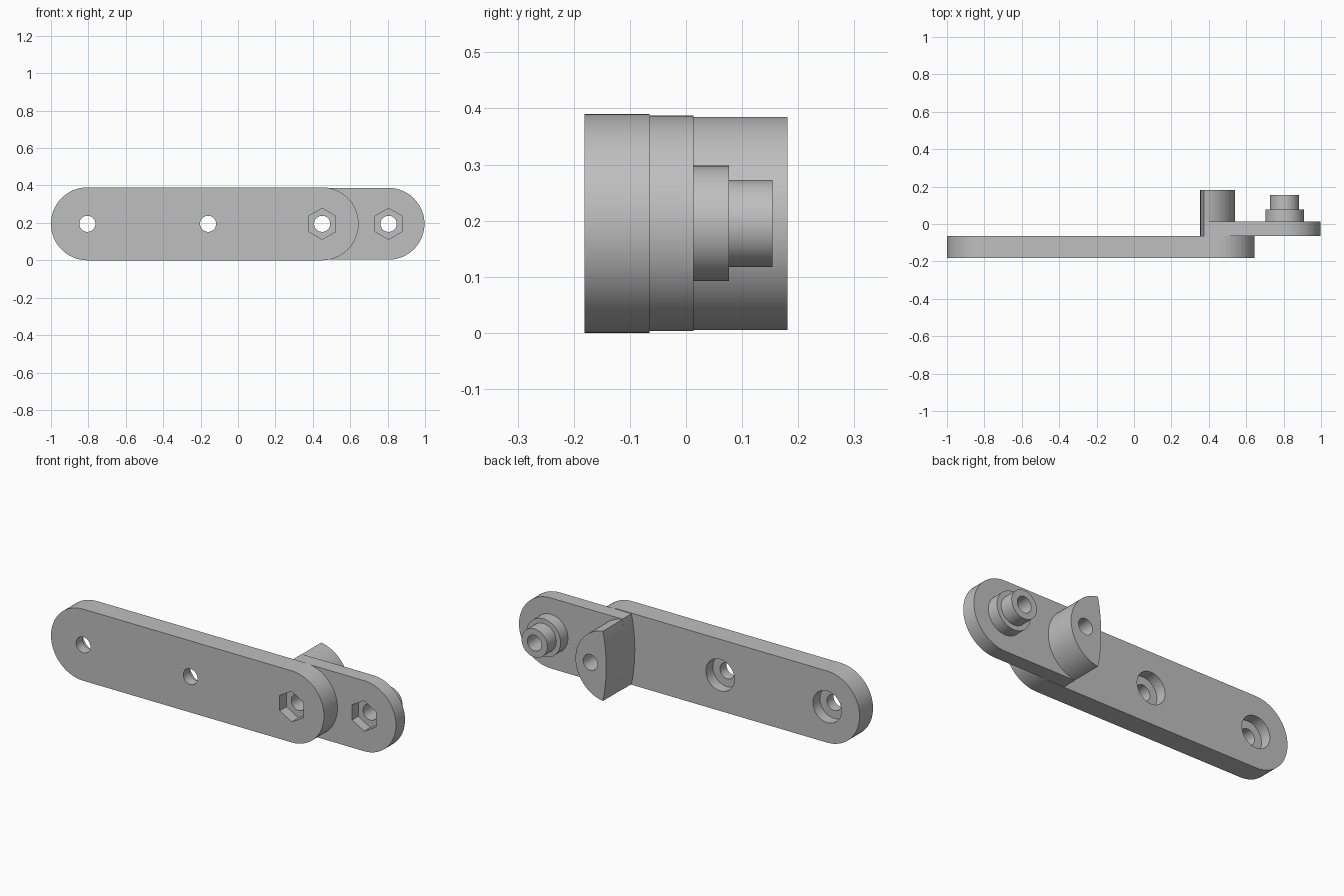
import bpy, bmesh, math

if "Cube" in bpy.data.objects:
    bpy.data.objects.remove(bpy.data.objects["Cube"])

MID = 0.195          # height of the centre line
HOLE = 0.043         # bolt hole radius
MAIN_X = (-0.805, -0.16, 0.45)
PIVOT_X = 0.805

grey = bpy.data.materials.new("plain grey")
grey.use_nodes = True
grey.diffuse_color = (0.52, 0.52, 0.52, 1)
grey.node_tree.nodes["Principled BSDF"].inputs["Base Color"].default_value = grey.diffuse_color


def arc(cx, r, a0, a1, n):
    """Points of an arc in the x-z plane, centred on the middle line."""
    angles = [math.radians(a0 + (a1 - a0) * i / n) for i in range(n + 1)]
    return [(cx + r * math.cos(a), MID + r * math.sin(a)) for a in angles]


def disc(cx, r, n=64):
    return arc(cx, r, 90, 450, n)[:-1]


def extrude(name, profile, y0, y1):
    """Solid made by pushing an x-z profile from y0 to y1."""
    bm = bmesh.new()
    face = bm.faces.new([bm.verts.new((x, y0, z)) for x, z in profile])
    out = bmesh.ops.extrude_face_region(bm, geom=[face])
    moved = [v for v in out["geom"] if isinstance(v, bmesh.types.BMVert)]
    bmesh.ops.translate(bm, verts=moved, vec=(0, y1 - y0, 0))
    bmesh.ops.recalc_face_normals(bm, faces=bm.faces)
    mesh = bpy.data.meshes.new(name)
    bm.to_mesh(mesh)
    bm.free()
    mesh.materials.append(grey)
    ob = bpy.data.objects.new(name, mesh)
    bpy.context.collection.objects.link(ob)
    return ob


def select(ob):
    bpy.ops.object.select_all(action="DESELECT")
    ob.select_set(True)
    bpy.context.view_layer.objects.active = ob


def cut(ob, profile, y0, y1):
    """Remove an extruded profile from a part."""
    cutter = extrude("cutter", profile, y0, y1)
    cutter.hide_render = True
    mod = ob.modifiers.new("cut", "BOOLEAN")
    mod.operation = "DIFFERENCE"
    mod.solver = "EXACT"
    mod.object = cutter
    select(ob)
    bpy.ops.object.modifier_apply(modifier=mod.name)
    bpy.data.objects.remove(cutter)


# Long front bar with rounded ends
main_bar = extrude("main_bar",
                   arc(MAIN_X[2], 0.195, -90, 90, 32) + arc(MAIN_X[0], 0.195, 90, 270, 32),
                   -0.181, -0.065)
for x in MAIN_X:
    cut(main_bar, disc(x, HOLE), -0.3, 0.1)
for x in MAIN_X[:2]:                                   # round screw head recesses
    cut(main_bar, disc(x, 0.086), -0.125, 0.1)
cut(main_bar, disc(MAIN_X[2], 0.083, 6), -0.3, -0.123)  # hexagonal nut recess

# Short rear bar with a gently bowed inner end
short_bar = extrude("short_bar",
                    arc(PIVOT_X, 0.192, -90, 90, 32) + arc(1.284, 0.93, 168.1, 191.9, 12),
                    -0.065, 0.013)
for x in (MAIN_X[2], PIVOT_X):
    cut(short_bar, disc(x, HOLE), -0.3, 0.3)
cut(short_bar, disc(PIVOT_X, 0.083, 6), -0.3, -0.012)

# Lens-shaped stop block behind the short bar
stop_block = extrude("stop_block",
                     arc(0.347, 0.192, -81.9, 81.9, 32) + arc(1.284, 0.93, 168.2, 191.8, 12)[1:-1],
                     0.013, 0.181)
cut(stop_block, disc(MAIN_X[2], HOLE), -0.3, 0.3)

# Stepped hollow pivot post
post_base = extrude("post_base", disc(PIVOT_X, 0.103), 0.013, 0.077)
post_tip = extrude("post_tip", disc(PIVOT_X, 0.0775), 0.077, 0.154)
for part in (post_base, post_tip):
    cut(part, disc(PIVOT_X, HOLE), -0.3, 0.3)

for part in (main_bar, short_bar, stop_block, post_base, post_tip):
    select(part)
    bpy.ops.object.shade_smooth_by_angle(angle=math.radians(25))
